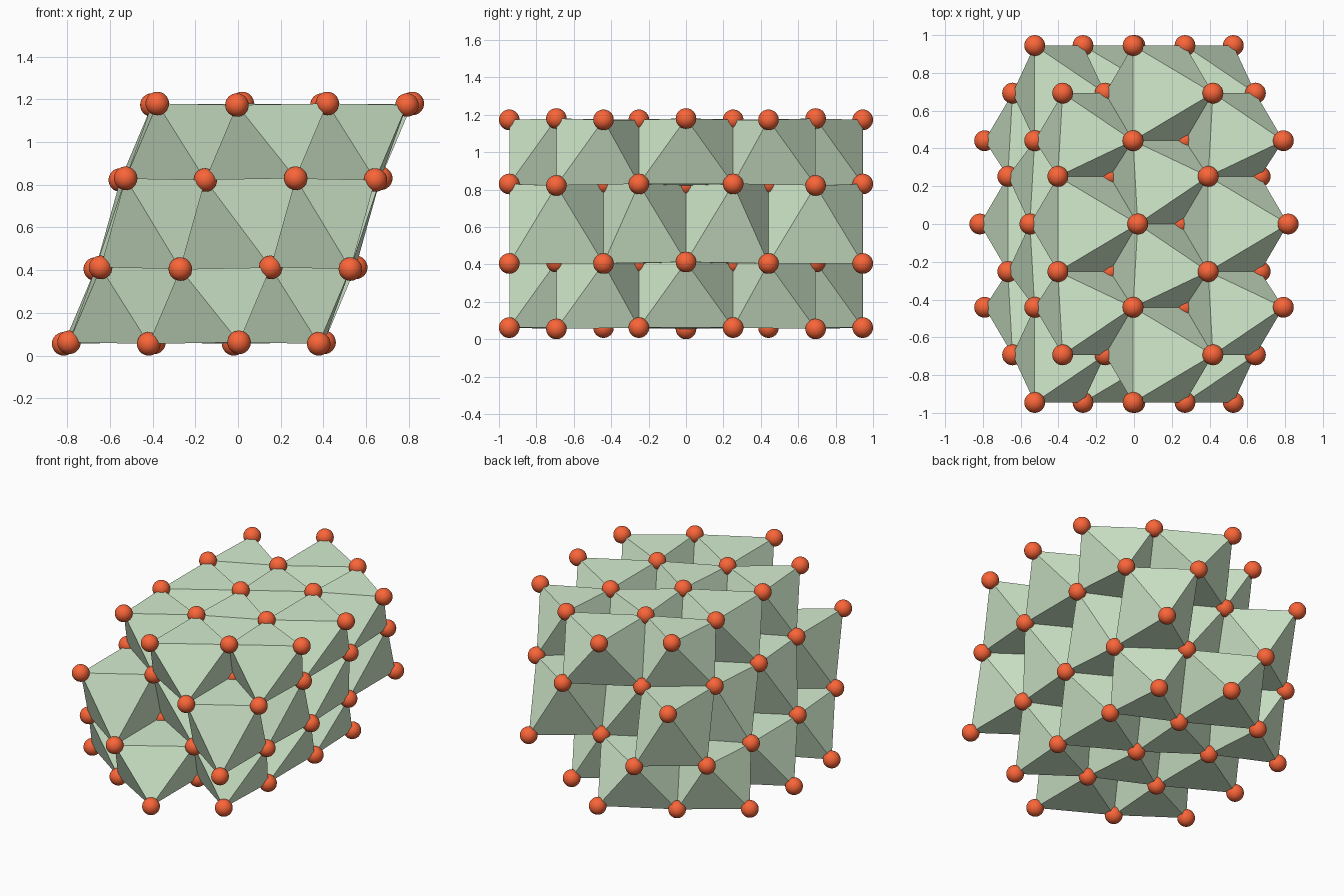
import bpy, bmesh
from mathutils import Vector

if "Cube" in bpy.data.objects:
    bpy.data.objects.remove(bpy.data.objects["Cube"])

MID = 0.6175          # height of the inversion centre
STEP = 0.398          # spacing of atom columns along x
RADIUS = 0.055
EVEN = [-0.945, -0.441, 0.0, 0.441, 0.945]
ODD = [-0.693, -0.252, 0.252, 0.693]


def material(name, color):
    m = bpy.data.materials.new(name)
    m.diffuse_color = (*color, 1)
    m.use_nodes = True
    m.node_tree.nodes["Principled BSDF"].inputs["Base Color"].default_value = m.diffuse_color
    return m


def invert(p):
    return Vector((-p.x, -p.y, 2 * MID - p.z))


# Atom sites: two upper layers, the two lower ones by inversion
def outer(k, y):
    special = abs(y) in (0.0, 0.693)
    return Vector((STEP * k + (0.02 if special else -0.005), y,
                   1.18 if special else 1.173))


def inner(k, y):
    special = abs(y) in (0.0, 0.693)
    return Vector((-0.526 + STEP * k - (0.025 if special else 0), y,
                   0.822 if special else 0.83))


def inner_low(k, y):
    return invert(inner(k, -y))


def slab(columns, upper, lower):
    """Octahedra: a triangle of upper sites over an opposed lower triangle."""
    cells = []
    for k in columns:
        ys, mids = (EVEN, ODD) if k % 2 == 0 else (ODD, EVEN[1:-1])
        pair, single = lower(k)
        low = outer if upper is None else upper
        for y1, y2, ym in zip(ys, ys[1:], mids):
            cells.append([low(k, y1), low(k, y2), low(k + 1, ym),
                          pair(y1), pair(y2), single(ym)])
    return cells


top = slab((-1, 0, 1), outer,
           lambda k: (lambda y: inner(k + 2, y), lambda y: inner(k + 1, y)))
middle = slab((0, 1, 2), inner,
              lambda k: (lambda y: inner_low(2 - k, y), lambda y: inner_low(3 - k, y)))
bottom = [[invert(p) for p in cell] for cell in top]


def finish(bm, name, mat):
    me = bpy.data.meshes.new(name)
    bm.to_mesh(me)
    bm.free()
    me.materials.append(mat)
    ob = bpy.data.objects.new(name, me)
    bpy.context.collection.objects.link(ob)
    return ob


# Octahedra, one object per slab
green = material("green", (0.66, 0.84, 0.62))
for name, cells in (("top_octahedra", top), ("middle_octahedra", middle),
                    ("bottom_octahedra", bottom)):
    bm = bmesh.new()
    for cell in cells:
        verts = [bm.verts.new(p) for p in cell]
        bmesh.ops.convex_hull(bm, input=verts)
    bmesh.ops.recalc_face_normals(bm, faces=bm.faces)
    finish(bm, name, green)

# Balls on every octahedron corner, sharing one smooth mesh
red = material("red", (0.95, 0.13, 0.04))
bm = bmesh.new()
bmesh.ops.create_uvsphere(bm, u_segments=28, v_segments=16, radius=RADIUS)
for f in bm.faces:
    f.smooth = True
sites = sorted({tuple(round(c, 4) for c in p)
                for cell in top + middle + bottom for p in cell})
ball = finish(bm, "corner_ball", red)
ball.location = sites[0]
for site in sites[1:]:
    copy = ball.copy()
    copy.location = site
    bpy.context.collection.objects.link(copy)
